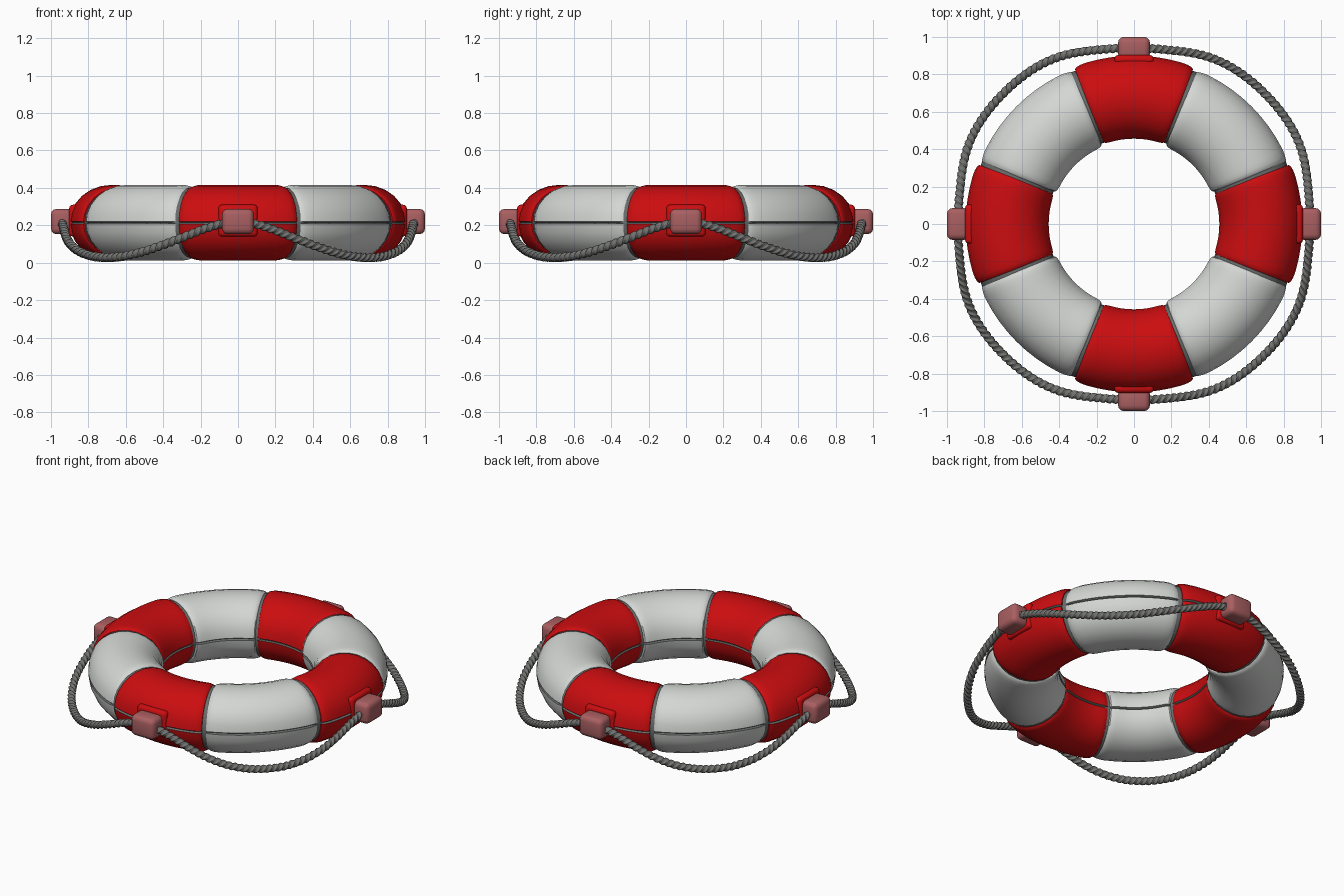
import bpy, bmesh, math
from mathutils import Vector, Matrix

if "Cube" in bpy.data.objects:
    bpy.data.objects.remove(bpy.data.objects["Cube"])


def material(name, rgb):
    m = bpy.data.materials.new(name)
    m.diffuse_color = (*rgb, 1)
    m.use_nodes = True
    m.node_tree.nodes["Principled BSDF"].inputs["Base Color"].default_value = m.diffuse_color
    return m


RED = material("red", (0.6, 0.004, 0.005))
WHITE = material("white", (0.66, 0.68, 0.66))
SEAM = material("seam_grey", (0.14, 0.15, 0.145))
ROPE = material("rope_grey", (0.17, 0.175, 0.165))
CLIP = material("clip_pink", (0.40, 0.115, 0.12))
MID_Z = 0.214


def finish(name, bm, mats, angle=35):
    bmesh.ops.recalc_face_normals(bm, faces=bm.faces)
    me = bpy.data.meshes.new(name)
    bm.to_mesh(me)
    bm.free()
    for m in mats:
        me.materials.append(m)
    ob = bpy.data.objects.new(name, me)
    bpy.context.collection.objects.link(ob)
    bpy.ops.object.select_all(action='DESELECT')
    ob.select_set(True)
    bpy.context.view_layer.objects.active = ob
    bpy.ops.object.shade_smooth_by_angle(angle=math.radians(angle))
    return ob


def loft(bm, rings, closed):
    """Skin a list of point rings; returns rows of faces."""
    vs = [[bm.verts.new(p) for p in r] for r in rings]
    n = len(vs[0])
    rows = []
    for i in range(len(vs) if closed else len(vs) - 1):
        a, b = vs[i], vs[(i + 1) % len(vs)]
        rows.append([bm.faces.new((a[k], a[(k + 1) % n], b[(k + 1) % n], b[k]))
                     for k in range(n)])
    if not closed:
        bm.faces.new(vs[0])
        bm.faces.new(vs[-1])
    return rows


# Tube profile: ellipse with a small notch on the outer and inner equator
def tube_profile():
    pts, notch = [], []
    steps = 12
    for side in (0, math.pi):
        notch += [len(pts), len(pts) + 1]
        pts += [(side - 0.035, 1), (side, 0.95), (side + 0.035, 1)]
        pts += [(side + math.pi * k / steps, 1) for k in range(1, steps)]
    return pts, notch


def segment(name, centre, half, radius, mat):
    prof, notch = tube_profile()
    stations = [(-1, 0.93), (-0.975, 0.965), (-0.9, 0.99)]
    stations += [(t / 5, 1) for t in range(-4, 5)]
    stations += [(0.9, 0.99), (0.975, 0.965), (1, 0.93)]
    rings = []
    for t, s in stations:
        th = math.radians(centre + half * t)
        ring = []
        for phi, k in prof:
            r = radius + 0.222 * s * k * math.cos(phi)
            ring.append((r * math.cos(th), r * math.sin(th),
                         MID_Z + 0.202 * s * k * math.sin(phi)))
        rings.append(ring)
    bm = bmesh.new()
    for row in loft(bm, rings, False):
        for k in notch:
            row[k].material_index = 1
    finish(name, bm, [mat, SEAM])


for i in range(4):
    segment(f"red_float_{i + 1}", 90 * i, 20.9, 0.678, RED)
    segment(f"white_float_{i + 1}", 90 * i + 45, 22.8, 0.667, WHITE)

# Grey core showing in the gaps between the floats
bm = bmesh.new()
rings = []
for i in range(64):
    th = math.tau * i / 64
    rings.append([((0.671 + 0.207 * math.cos(p)) * math.cos(th),
                   (0.671 + 0.207 * math.cos(p)) * math.sin(th),
                   MID_Z + 0.188 * math.sin(p))
                  for p in (math.tau * k / 24 for k in range(24))])
loft(bm, rings, True)
finish("inner_core", bm, [SEAM])


# Rope clips on the red floats, each with a low mounting pad
def rounded_box(name, size, radius, z, turn, bevel, mat):
    bm = bmesh.new()
    bmesh.ops.create_cube(bm, size=1, matrix=Matrix.Diagonal((*size, 1)))
    bmesh.ops.bevel(bm, geom=bm.edges[:], offset=bevel, segments=3,
                    profile=0.5, affect='EDGES')
    bmesh.ops.transform(bm, verts=bm.verts, matrix=Matrix.Rotation(turn, 4, 'Z')
                        @ Matrix.Translation((radius, 0, z)))
    finish(name, bm, [mat])


for i in range(4):
    turn = math.pi / 2 * i
    rounded_box(f"rope_clip_{i + 1}", (0.12, 0.17, 0.135), 0.94, 0.22, turn, 0.03, CLIP)
    rounded_box(f"clip_pad_{i + 1}", (0.05, 0.21, 0.17), 0.878, 0.225, turn, 0.02, RED)

# Sagging rope: (angle, radius, height) over one eighth, mirrored all round
KEYS = [(0, 0.940, 0.222), (6, 0.943, 0.208), (12, 0.950, 0.175), (18, 0.965, 0.134),
        (24, 0.980, 0.095), (31, 0.988, 0.057), (38, 0.989, 0.033), (45, 0.988, 0.026)]


def rope_point(deg):
    d = deg % 90
    d = min(d, 90 - d)
    for (a0, r0, z0), (a1, r1, z1) in zip(KEYS, KEYS[1:]):
        if d <= a1:
            f = (d - a0) / (a1 - a0)
            r, z = r0 + (r1 - r0) * f, z0 + (z1 - z0) * f
            break
    t = math.radians(deg)
    return Vector((r * math.cos(t), r * math.sin(t), z))


N = 720
path = [rope_point(360 * i / N) for i in range(N)]
for _ in range(30):  # soften the joints between keys
    path = [(path[i - 1] + path[i] * 2 + path[(i + 1) % N]) / 4 for i in range(N)]
rings = []
for i, p in enumerate(path):
    tan = (path[(i + 1) % N] - path[i - 1]).normalized()
    side = tan.cross(Vector((0, 0, 1))).normalized()
    up = side.cross(tan)
    twist = math.tau * 60 * i / N
    ring = []
    for k in range(15):  # three-strand twisted cross-section
        a = math.tau * k / 15
        r = 0.0165 + 0.0085 * abs(math.cos(1.5 * a))
        ring.append(p + (side * math.cos(a + twist) + up * math.sin(a + twist)) * r)
    rings.append(ring)
bm = bmesh.new()
loft(bm, rings, True)
finish("grab_rope", bm, [ROPE], 40)
